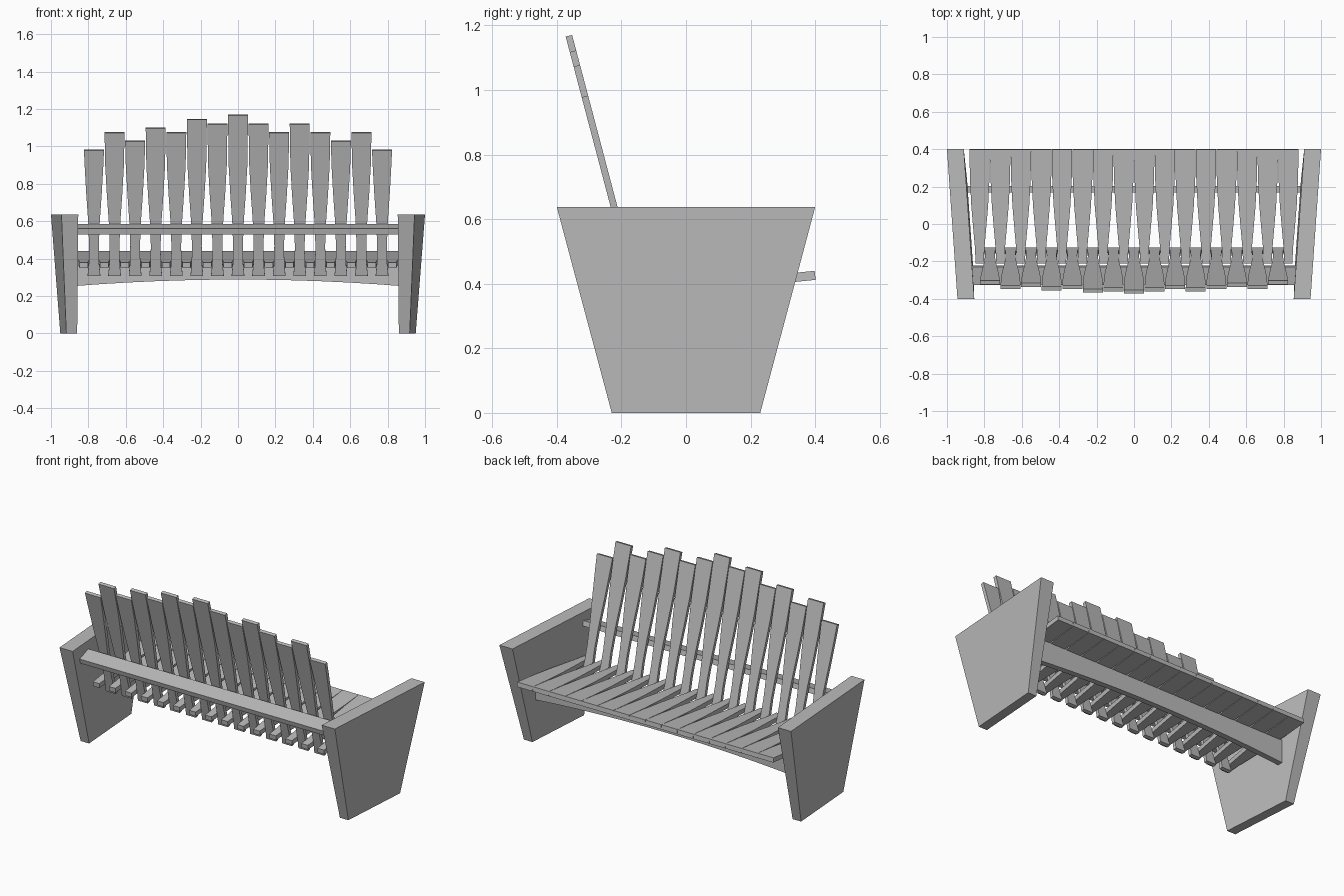
import bpy
import bmesh
from mathutils import Vector

if "Cube" in bpy.data.objects:
    bpy.data.objects.remove(bpy.data.objects["Cube"])

wood = bpy.data.materials.new("plain_grey")
wood.use_nodes = True
GREY = (0.5, 0.5, 0.5, 1)
wood.diffuse_color = GREY
wood.node_tree.nodes["Principled BSDF"].inputs["Base Color"].default_value = GREY


def loft(name, rings):
    """Solid through matching rings of points, capped at both ends."""
    bm = bmesh.new()
    loops = [[bm.verts.new(p) for p in ring] for ring in rings]
    n = len(loops[0])
    for a, b in zip(loops, loops[1:]):
        for i in range(n):
            j = (i + 1) % n
            bm.faces.new((a[i], a[j], b[j], b[i]))
    bm.faces.new(loops[0][::-1])
    bm.faces.new(loops[-1])
    bmesh.ops.recalc_face_normals(bm, faces=bm.faces)
    mesh = bpy.data.meshes.new(name)
    bm.to_mesh(mesh)
    bm.free()
    mesh.materials.append(wood)
    obj = bpy.data.objects.new(name, mesh)
    bpy.context.collection.objects.link(obj)
    return obj


def slat(name, x, profile, thick):
    """Board whose profile lists (centre point, width) along its length."""
    rings = []
    for (y, z), w in profile:
        t = Vector(thick) / 2
        rings.append([Vector((x + sx * w / 2, y, z)) + st * t
                      for sx, st in ((-1, -1), (1, -1), (1, 1), (-1, 1))])
    return loft(name, rings)


# Tapered side panels, splayed towards the seat front
def panel_ring(side, z, half_depth, inner, thick):
    ring = []
    for y, off in ((-half_depth, 0), (half_depth, 0),
                   (half_depth, thick), (-half_depth, thick)):
        ring.append((side * (inner + 0.07 * y + off), y, z))
    return ring


for side, label in ((1, "left"), (-1, "right")):
    loft(f"{label}_side_panel",
         [panel_ring(side, 0, 0.23, 0.876, 0.058),
          panel_ring(side, 0.637, 0.4, 0.882, 0.09)])

# Leaning backrest slats, waisted near the seat, with staggered tops
LEAN = 0.264


def back_point(z):
    return (-0.222 - LEAN * (z - 0.635), z)


tops = [1.168, 1.12, 1.075, 1.12, 1.075, 1.028, 1.075, 0.98]
left_tops = tops[1:]
right_tops = [1.12, 1.145, 1.075, 1.098, 1.028, 1.075, 0.98]
heights = right_tops[::-1] + tops[:1] + left_tops
WAIST = [(0.31, 0.068), (0.37, 0.056), (0.47, 0.052), (0.6, 0.062),
         (0.75, 0.083), (0.9, 0.1)]
for i, top in enumerate(heights):
    profile = [(back_point(z), w) for z, w in WAIST]
    profile.append((back_point(top), 0.107))
    slat(f"back_slat_{i + 1}", (i - 7) * 0.11, profile, (0, 0.02, 0.005))

# Seat slats, rising to the front, with narrow tails between the back slats
SEAT = [(0.4, 0.109), (0.25, 0.105), (0.1, 0.09), (-0.03, 0.068),
        (-0.13, 0.05), (-0.21, 0.044)]
for i in range(16):
    profile = [((y, 0.426 + 0.1 * (y - 0.4)), w) for y, w in SEAT]
    slat(f"seat_slat_{i + 1}", (i - 7.5) * 0.11, profile, (0, -0.003, 0.028))

# Rail behind the backrest, square to the slats
loft("back_rail", [[(x, -0.317, 0.53), (x, -0.222, 0.555),
                    (x, -0.23, 0.585), (x, -0.325, 0.56)]
                   for x in (-0.865, 0.865)])

# Arched beam under the seat
beam = []
for k in range(13):
    x = (k / 6 - 1) * 0.89
    low = 0.288 - 0.036 * (x / 0.89) ** 2
    beam.append([(x, 0.168, low), (x, 0.203, low),
                 (x, 0.203, 0.395), (x, 0.168, 0.392)])
loft("seat_beam", beam)
